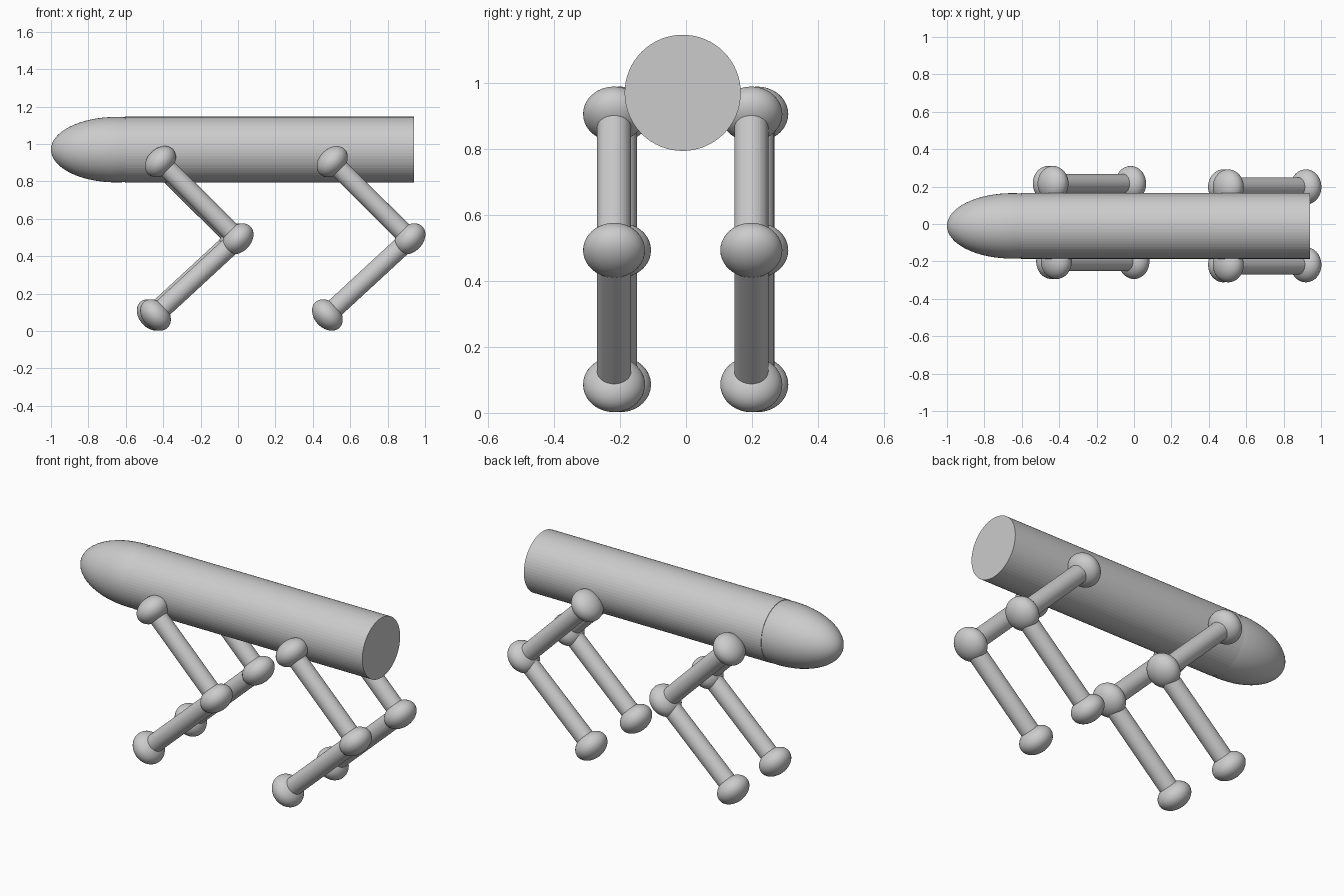
import bpy
from math import pi
from mathutils import Vector

cube = bpy.data.objects.get("Cube")
if cube:
    bpy.data.objects.remove(cube, do_unlink=True)

grey = bpy.data.materials.new("plain grey")
grey.use_nodes = True
COLOUR = (0.6, 0.6, 0.6, 1)
grey.diffuse_color = COLOUR
grey.node_tree.nodes["Principled BSDF"].inputs["Base Color"].default_value = COLOUR

BODY_R, TUBE_R, JOINT_R, JOINT_H = 0.176, 0.0515, 0.094, 0.07


def finish(name, smooth):
    ob = bpy.context.object
    ob.name = ob.data.name = name
    ob.data.materials.append(grey)
    if smooth:
        bpy.ops.object.shade_smooth()
    return ob


def tube(name, start, end, radius, sides):
    """Straight cylinder between two points."""
    axis = end - start
    bpy.ops.mesh.primitive_cylinder_add(
        vertices=sides, radius=radius, depth=axis.length, location=(start + end) / 2,
        rotation=axis.to_track_quat('Z', 'Y').to_euler())
    return finish(name, False)


def ellipsoid(name, centre, axis, radius, half_length):
    """Ball stretched or squashed along an axis."""
    bpy.ops.mesh.primitive_uv_sphere_add(
        segments=48, ring_count=32, radius=1, location=centre,
        rotation=axis.to_track_quat('Z', 'Y').to_euler())
    bpy.context.object.scale = (radius, radius, half_length)
    return finish(name, True)


# Body tube with a long rounded nose
tube("body", Vector((-0.605, -0.01, 0.97)), Vector((0.94, -0.01, 0.97)), BODY_R, 64)
ellipsoid("nose", Vector((-0.65, -0.01, 0.97)), Vector((1, 0, 0)), BODY_R - 0.001, 0.35)

# Four bent legs: thigh and shin tubes joined by squashed balls
HIP, KNEE, FOOT = (-0.415, 0.906), (0.0, 0.493), (-0.441, 0.086)
LEGS = {
    "front_right": (0.0, -0.2),
    "front_left": (-0.018, 0.216),
    "rear_right": (0.919, -0.218),
    "rear_left": (0.919, 0.198),
}
for leg, (dx, y) in LEGS.items():
    hip, knee, foot = (Vector((x + dx, y, z)) for x, z in (HIP, KNEE, FOOT))
    tube(leg + "_thigh", hip, knee, TUBE_R, 48)
    tube(leg + "_shin", knee, foot, TUBE_R, 48)
    ellipsoid(leg + "_hip_joint", hip, knee - hip, JOINT_R, JOINT_H)
    ellipsoid(leg + "_knee_joint", knee, knee - hip, JOINT_R, JOINT_H)
    ellipsoid(leg + "_foot", foot, foot - knee, JOINT_R, JOINT_H)
